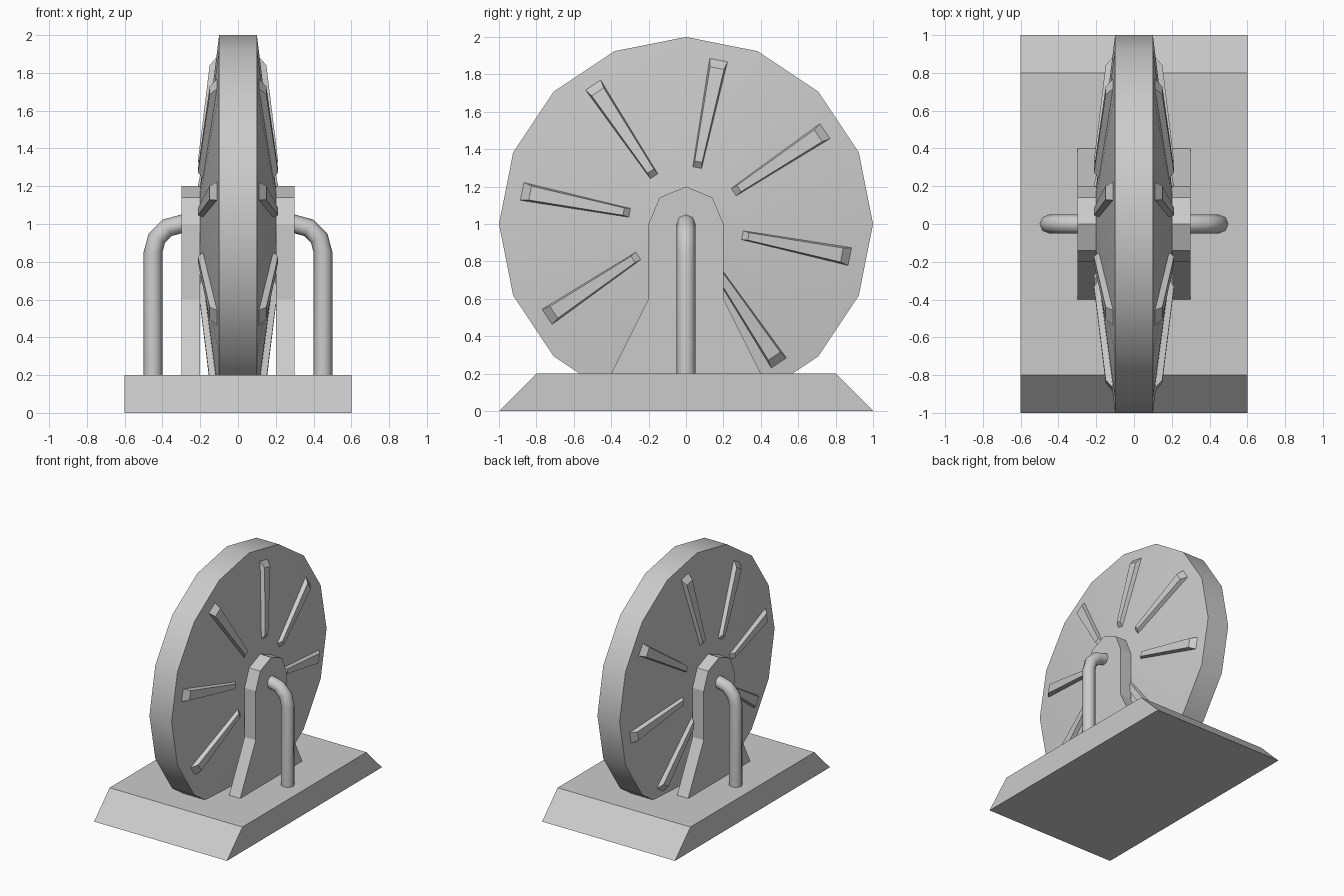
import bpy, bmesh, math

if "Cube" in bpy.data.objects:
    bpy.data.objects.remove(bpy.data.objects["Cube"])


def make_object(name, verts, faces, smooth=False):
    mesh = bpy.data.meshes.new(name)
    mesh.from_pydata(verts, [], faces)
    bm = bmesh.new()
    bm.from_mesh(mesh)
    bmesh.ops.recalc_face_normals(bm, faces=bm.faces)
    bm.to_mesh(mesh)
    bm.free()
    ob = bpy.data.objects.new(name, mesh)
    bpy.context.collection.objects.link(ob)
    if smooth:
        bpy.ops.object.select_all(action='DESELECT')
        bpy.context.view_layer.objects.active = ob
        ob.select_set(True)
        bpy.ops.object.shade_smooth_by_angle(angle=math.radians(30))
    return ob


def loft(name, rings, smooth=False):
    """Join equal-length rings of points and cap both ends."""
    n = len(rings[0])
    verts = [p for ring in rings for p in ring]
    faces = [(k * n + i, k * n + (i + 1) % n, (k + 1) * n + (i + 1) % n, (k + 1) * n + i)
             for k in range(len(rings) - 1) for i in range(n)]
    faces += [tuple(range(n)), tuple(range(len(verts) - n, len(verts)))]
    return make_object(name, verts, faces, smooth)


def mirror_x(ob):
    ob.modifiers.new("Mirror", 'MIRROR').use_axis[0] = True


def wheel_point(x, r, a, side=0):
    """Point at radius r along angle a, shifted sideways within the wheel plane."""
    return (x, r * math.cos(a) - side * math.sin(a),
            1 + r * math.sin(a) + side * math.cos(a))


# base with sloped front and back
base_profile = [(-1, 0), (1, 0), (0.8, 0.2), (-0.8, 0.2)]
loft("base", [[(x, y, z) for y, z in base_profile] for x in (-0.6, 0.6)])

# sixteen-sided wheel, thicker at the hub
loft("wheel", [[wheel_point(x, r, math.tau * i / 16) for i in range(16)]
               for x, r in ((-0.2, 0.2), (-0.1, 1), (0.1, 1), (0.2, 0.2))], smooth=True)

# eight tapered ridges on each face
for i in range(8):
    a = math.radians(33.75 + 45 * i)
    bottom = [wheel_point(x, r, a, s) for x, r, s in
              ((0.18, 0.3, -0.025), (0.105, 0.9, -0.05), (0.105, 0.9, 0.05), (0.18, 0.3, 0.025))]
    top = [wheel_point(x, r, a, s) for x, r, s in
           ((0.212, 0.34, -0.02), (0.15, 0.85, -0.038), (0.15, 0.85, 0.038), (0.212, 0.34, 0.02))]
    mirror_x(loft(f"wheel_ridge_{i + 1}", [bottom, top]))

# side supports with a rounded top and flared feet
arch = [(0.2 * math.cos(math.pi * i / 4), 1 + 0.2 * math.sin(math.pi * i / 4)) for i in range(5)]
support_profile = [(0.4, 0.2), (0.2, 0.6)] + arch + [(-0.2, 0.6), (-0.4, 0.2)]
mirror_x(loft("side_support", [[(x, y, z) for y, z in support_profile] for x in (0.2, 0.3)]))

# bent pipes from the base into the supports
pipe_path = [(0.45, 0.2, 0)] + [(0.3 + 0.15 * math.cos(t), 0.85 + 0.15 * math.sin(t), t)
                                for t in (math.pi / 6 * k for k in range(4))]
rings = [[(x + 0.05 * math.cos(b) * math.cos(t), 0.05 * math.sin(b),
           z + 0.05 * math.cos(b) * math.sin(t))
          for b in (math.tau * j / 8 for j in range(8))] for x, z, t in pipe_path]
pipe = loft("bent_pipe", rings)
for face in pipe.data.polygons:
    face.use_smooth = len(face.vertices) == 4
mirror_x(pipe)
